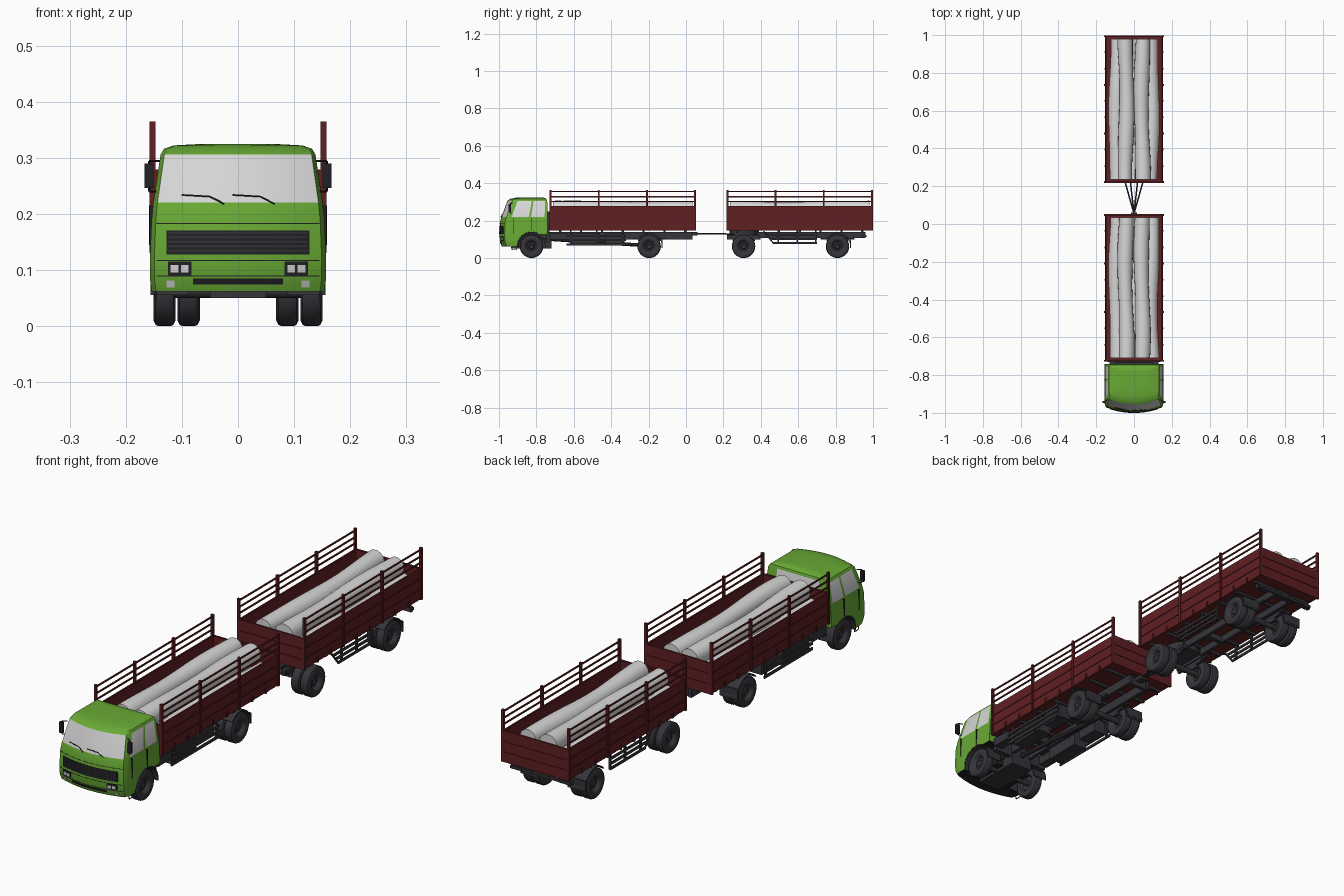
import bpy, bmesh, math, random
from mathutils import Vector

if "Cube" in bpy.data.objects:
    bpy.data.objects.remove(bpy.data.objects["Cube"])
random.seed(4)


def material(name, r, g, b):
    m = bpy.data.materials.new(name)
    m.diffuse_color = (r, g, b, 1)
    m.use_nodes = True
    m.node_tree.nodes["Principled BSDF"].inputs["Base Color"].default_value = m.diffuse_color
    return m


GREEN = material("green_paint", 0.14, 0.40, 0.035)
RED = material("dark_red_boards", 0.115, 0.014, 0.016)
PALE = material("pale_grey", 0.68, 0.68, 0.68)
DARK = material("dark_grey", 0.036, 0.036, 0.043)
BLACK = material("black_trim", 0.016, 0.016, 0.019)


def finish(name, bm, *mats, smooth=False):
    bmesh.ops.recalc_face_normals(bm, faces=bm.faces[:])
    me = bpy.data.meshes.new(name)
    bm.to_mesh(me)
    bm.free()
    ob = bpy.data.objects.new(name, me)
    bpy.context.collection.objects.link(ob)
    for m in mats:
        me.materials.append(m)
    bpy.ops.object.select_all(action='DESELECT')
    ob.select_set(True)
    bpy.context.view_layer.objects.active = ob
    if smooth:
        bpy.ops.object.shade_smooth_by_angle(angle=math.radians(35))
    return ob


def boxes(name, items, mat, mirror=False):
    """Boxes given as x0, x1, y0, y1, z0, z1."""
    bm = bmesh.new()
    for b in items:
        for s in ((1, -1) if mirror else (1,)):
            for v in bmesh.ops.create_cube(bm, size=1)['verts']:
                v.co = (s * ((b[0] + b[1]) / 2 + v.co.x * (b[1] - b[0])),
                        (b[2] + b[3]) / 2 + v.co.y * (b[3] - b[2]),
                        (b[4] + b[5]) / 2 + v.co.z * (b[5] - b[4]))
    return finish(name, bm, mat)


def loft(bm, rings, closed=True, caps=True):
    vs = [[bm.verts.new(p) for p in r] for r in rings]
    n = len(vs[0])
    faces = []
    for j in range(len(vs) - 1):
        for i in range(n if closed else n - 1):
            k = (i + 1) % n
            faces.append((j, i, bm.faces.new((vs[j][i], vs[j][k], vs[j + 1][k], vs[j + 1][i]))))
    ends = [bm.faces.new(vs[0]), bm.faces.new(vs[-1])] if caps else []
    return faces, ends


def bars(name, pairs, r, mat, sides=8):
    """Round bars between pairs of points."""
    bm = bmesh.new()
    for a, b in pairs:
        a, b = Vector(a), Vector(b)
        q = (b - a).to_track_quat('Z', 'Y')
        loft(bm, [[p + q @ Vector((r * math.cos(t), r * math.sin(t), 0))
                   for t in (2 * math.pi * i / sides for i in range(sides))] for p in (a, b)])
    return finish(name, bm, mat, smooth=True)


# Cab: stacked outlines (z, half width, front y, back y)
LEVELS = [(0.062, 0.154, -0.985, -0.74), (0.085, 0.157, -0.994, -0.74), (0.12, 0.157, -0.997, -0.74),
          (0.19, 0.154, -0.995, -0.74), (0.22, 0.151, -0.987, -0.74), (0.306, 0.138, -0.955, -0.742),
          (0.316, 0.132, -0.942, -0.746), (0.322, 0.115, -0.915, -0.755), (0.325, 0.06, -0.88, -0.78)]


def outline(z, w, yf, yb):
    half = [(f * w, yf + 0.03 * f * f) for f in (0, .2, .4, .6, .8, .95)]
    half += [(.985 * w, yf + .042), (w, yf + .055)]
    half += [(w, yf + .055 + t * (yb - yf - .055)) for t in (.48, .54, .92, 1)]
    half += [(.7 * w, yb), (0, yb)]
    return [(x, y, z) for x, y in half] + [(-x, y, z) for x, y in half[-2:0:-1]]


bm = bmesh.new()
faces, ends = loft(bm, [outline(*l) for l in LEVELS])
for j, i, f in faces:
    i = min(i, 25 - i)
    if j == 4 and i in (0, 1, 2, 3, 4, 7, 9, 12):
        f.material_index = 1
ends[0].material_index = 2
cab = finish("cab", bm, GREEN, PALE, BLACK)


def wheel_arch_cutter(side):
    b = bmesh.new()
    loft(b, [[(side * x, -0.826 + 0.077 * math.cos(t), 0.063 + 0.077 * math.sin(t))
              for t in (2 * math.pi * i / 32 for i in range(32))] for x in (0.085, 0.2)])
    return finish("wheel_arch_cutter", b, GREEN, PALE, BLACK)


cutters = [lambda: wheel_arch_cutter(1), lambda: wheel_arch_cutter(-1),
           lambda: boxes("sill_cutter", [(-0.2, 0.2, -0.78, -0.7, 0, 0.125)], GREEN)]
for make in cutters:
    c = make()
    c.hide_render = True
    while len(c.data.materials) < 3:
        c.data.materials.append(BLACK)
    for p in c.data.polygons:
        p.material_index = 2
    bpy.context.view_layer.objects.active = cab
    mod = cab.modifiers.new("cut", 'BOOLEAN')
    mod.operation, mod.solver, mod.object = 'DIFFERENCE', 'EXACT', c
    bpy.ops.object.modifier_apply(modifier=mod.name)
    bpy.data.objects.remove(c)
bpy.ops.object.select_all(action='DESELECT')
cab.select_set(True)
bpy.ops.object.shade_smooth_by_angle(angle=math.radians(28))


def front_y(x, z):
    for a, b in zip(LEVELS, LEVELS[1:]):
        if z <= b[0]:
            t = (z - a[0]) / (b[0] - a[0])
            w, yf = (a[k] + t * (b[k] - a[k]) for k in (1, 2))
            return yf + 0.03 * (x / w) ** 2


def front_panels(name, items, mat, out):
    """Plates that follow the curved cab front: x0, x1, z0, z1."""
    bm = bmesh.new()
    for x0, x1, z0, z1 in items:
        rings = []
        for i in range(9):
            x = x0 + (x1 - x0) * i / 8
            rings.append([(x, front_y(x, z) - d, z) for z, d in ((z0, -.004), (z0, out), (z1, out), (z1, -.004))])
        loft(bm, rings)
    return finish(name, bm, mat)


# Cab front details
front_panels("grille", [(-.127, .127, .128, .17)], BLACK, .002)
front_panels("grille_slats", [(-.124, .124, z, z + .003) for z in (.133, .141, .149, .157, .165)], DARK, .004)
front_panels("front_seams", [(-.145, .145, .116, .118), (-.145, .145, .088, .09), (-.145, .145, .182, .1835)], BLACK, .0008)
front_panels("lower_intake", [(-.08, .08, .074, .085)], BLACK, .001)
front_panels("headlamp_surrounds", [(s * .104 - .021, s * .104 + .021, .09, .115) for s in (1, -1)], BLACK, .002)
front_panels("headlamps", [(s * (.104 + d) - .007, s * (.104 + d) + .007, .096, .109)
                           for s in (1, -1) for d in (-.009, .009)], PALE, .0035)
front_panels("fog_lamps", [(s * .12 - .007, s * .12 + .007, .069, .081) for s in (1, -1)], PALE, .002)
wipers = []
for x0, x1 in ((-.025, -.1), (.065, -.01)):
    p = [(x, front_y(x, z) - .004, z) for x, z in ((x0, .218), (x0 - .025, .231), (x1, .234))]
    wipers += [(p[0], p[1]), (p[1], p[2])]
bars("wipers", wipers, .0015, BLACK, 6)
boxes("mirrors", [(.151, .167, -.948, -.936, .246, .29)], BLACK, True)
bars("mirror_arms", [((s * .14, -.93, z), (s * .158, -.94, z)) for s in (1, -1) for z in (.24, .294)]
     + [((s * .158, -.94, .24), (s * .158, -.94, .294)) for s in (1, -1)], .002, BLACK, 6)
boxes("door_seams", [(.14, .1585, -.825, -.8235, .145, .215), (.14, .1575, -.925, -.9235, .13, .215)], BLACK, True)
bars("cab_steps", [(a, b) for s in (1, -1) for a, b in (
    ((s * .147, -.935, .065), (s * .147, -.93, .044)), ((s * .147, -.93, .044), (s * .147, -.905, .044)),
    ((s * .147, -.905, .044), (s * .147, -.905, .065)))], .002, DARK, 6)


# Cargo beds with boards, posts, rails and logs
def bed(name, y0, y1):
    boxes(name + "_floor", [(-.15, .15, y0, y1, .147, .158)], RED)
    zs = ((.150, .189), (.193, .233), (.237, .279))
    boxes(name + "_side_boards", [(.147, .153, y0, y1, a, b) for a, b in zs]
          + [(.145, .150, y0, y1, .15, .277)], RED, True)
    ends = []
    for y, s in ((y0, 1), (y1, -1)):
        for a, b in zs:
            ends.append((-.15, .15, *sorted((y, y + s * .006)), a, b))
        ends.append((-.15, .15, *sorted((y + s * .003, y + s * .008)), .15, .277))
    boxes(name + "_end_boards", ends, RED)
    posts = [y0 + .004 + i * (y1 - y0 - .008) / 3 for i in range(4)]
    boxes(name + "_posts", [(.147, .1575, y - .005, y + .005, .147, .365) for y in posts], RED, True)
    boxes(name + "_rails", [(.149, .154, y0, y1, z - .003, z + .003) for z in (.302, .328, .356)], RED, True)
    boxes(name + "_latches", [(.15, .157, a + d * (posts[1] - posts[0]) - .004, a + d * (posts[1] - posts[0]) + .004, .147, .17)
                              for a in posts[:3] for d in (.33, .67)], RED, True)
    boxes(name + "_cross_beams", [(-.14, .14, y0 + (i + .5) * (y1 - y0) / 7 - .006, y0 + (i + .5) * (y1 - y0) / 7 + .006, .137, .148)
                                  for i in range(7)], DARK)
    for k, (x, z) in enumerate(((-.091, .2), (0, .2), (.091, .2), (-.043, .263), (.043, .263))):
        b = bmesh.new()
        ph, rings = random.uniform(0, 6), []
        for i in range(25):
            t = i / 24
            r = .039 + .0025 * math.sin(9 * t + ph)
            cx, cz = x + .005 * math.sin(6 * t + ph), z + .003 * math.sin(5 * t + 2 * ph)
            rings.append([(cx + r * math.cos(a), y0 + .018 + t * (y1 - y0 - .036), cz + r * math.sin(a))
                          for a in (2 * math.pi * n / 18 for n in range(18))])
        loft(b, rings)
        finish(f"{name}_log_{k + 1}", b, PALE, smooth=True)


bed("truck_bed", -.728, .052)
bed("trailer_bed", .218, .998)


# Wheels: profile (axial, radius) spun about the axle
def wheel(name, xc, y, face):
    prof = [(.004, .002), (.008, .012), (.004, .016), (.004, .024), (.016, .032), (.019, .036), (.020, .052), (.016, .060),
            (.011, .0625), (-.011, .0625), (-.016, .060), (-.020, .052), (-.019, .036), (-.008, .03), (-.008, .002)]
    b = bmesh.new()
    faces, _ = loft(b, [[(xc + face * a, y + r * math.cos(t), .0625 + r * math.sin(t))
                         for t in (2 * math.pi * i / 32 for i in range(32))] for a, r in prof])
    for j, i, f in faces:
        f.material_index = 1 if 4 <= j < 12 else 0
    finish(name, b, DARK, DARK, smooth=True)


def mudguard(name, y, r, a0, a1, x0, x1):
    b = bmesh.new()
    for s in (1, -1):
        loft(b, [[(s * x, y + q * math.cos(t), .0625 + q * math.sin(t))
                  for x, q in ((x0, r), (x1, r), (x1, r + .004), (x0, r + .004))]
                 for t in (math.radians(a0 + (a1 - a0) * i / 12) for i in range(13))])
    finish(name, b, DARK, smooth=True)


AXLES = (("front", -.826), ("rear", -.197), ("trailer_front", .308), ("trailer_rear", .81))
for n, y in AXLES:
    for s, side in ((1, "right"), (-1, "left")):
        wheel(f"{n}_{side}_wheel", s * .131, y, s)
        if n != "front":
            wheel(f"{n}_{side}_inner_wheel", s * .088, y, -s)
    bars(n + "_axle", [((-.125, y, .0625), (.125, y, .0625)), ((-.02, y, .0625), (.02, y, .0625))], .012, DARK, 12)
    boxes(n + "_leaf_springs", [(.05, .062, y - .09, y + .09, .098, .106), (.05, .062, y - .06, y + .06, .09, .098),
                                (.05, .062, y - .03, y + .03, .075, .09)], DARK, True)
    if n.endswith("rear"):
        mudguard(n + "_mudguard", y, .068, 0, 140, .068, .15)
        boxes(n + "_mud_flaps", [(.068, .15, y + .067, y + .071, .055, .1)], DARK, True)
mudguard("front_arch_lining", -.826, .073, -5, 185, .088, .156)

# Chassis, tanks and side guards
boxes("truck_frame", [(.036, .05, -.93, .035, .1, .138), (0, .04, -.6, -.58, .105, .135),
                      (0, .04, -.38, -.36, .105, .135), (0, .04, .015, .03, .1, .135)], DARK, True)
boxes("trailer_frame", [(.036, .05, .38, .96, .108, .138), (0, .04, .5, .52, .11, .135),
                        (0, .04, .94, .955, .11, .135), (.08, .14, .945, .96, .108, .128), (0, .14, .955, .965, .112, .122)], DARK, True)
boxes("engine_block", [(-.05, .05, -.93, -.72, .05, .12)], DARK)
boxes("side_tanks", [(.065, .125, -.62, -.46, .066, .132), (.065, .12, -.43, -.33, .075, .132)], DARK, True)
boxes("cab_rear_support", [(-.13, .13, -.745, -.725, .085, .14), (-.1, .1, -.742, -.73, .14, .25)], DARK)
boxes("truck_side_guards", [(.135, .141, -.64, -.32, z, z + .011) for z in (.068, .09, .112)]
      + [(.13, .138, y, y + .008, .066, .148) for y in (-.62, -.48, -.34)]
      + [(.1, .14, -.73, -.64, .1, .135)], DARK, True)
boxes("trailer_side_guards", [(.135, .141, y, .7, z, z + .01) for y, z in ((.465, .075), (.45, .096), (.435, .117))]
      + [(.13, .138, y, y + .008, .075, .148) for y in (.49, .59, .69)], DARK, True)
bars("guard_braces", [((s * .137, .415, .143), (s * .137, .47, .076)) for s in (1, -1)], .004, DARK, 6)
bars("drive_shaft", [((0, -.72, .1), (0, -.2, .066))], .01, DARK, 10)

# Turntable, hitch and drawbar
bars("turntable", [((0, .308, .118), (0, .308, .148))], .075, DARK, 28)
boxes("turntable_frame", [(.045, .065, .22, .395, .106, .122)], DARK, True)
bars("drawbar", [((s * x, .25, .128), (0, .055, .131)) for s in (1, -1) for x in (.055, .022)], .004, DARK, 8)
boxes("tow_hitch", [(-.015, .015, .02, .062, .12, .138)], DARK)
